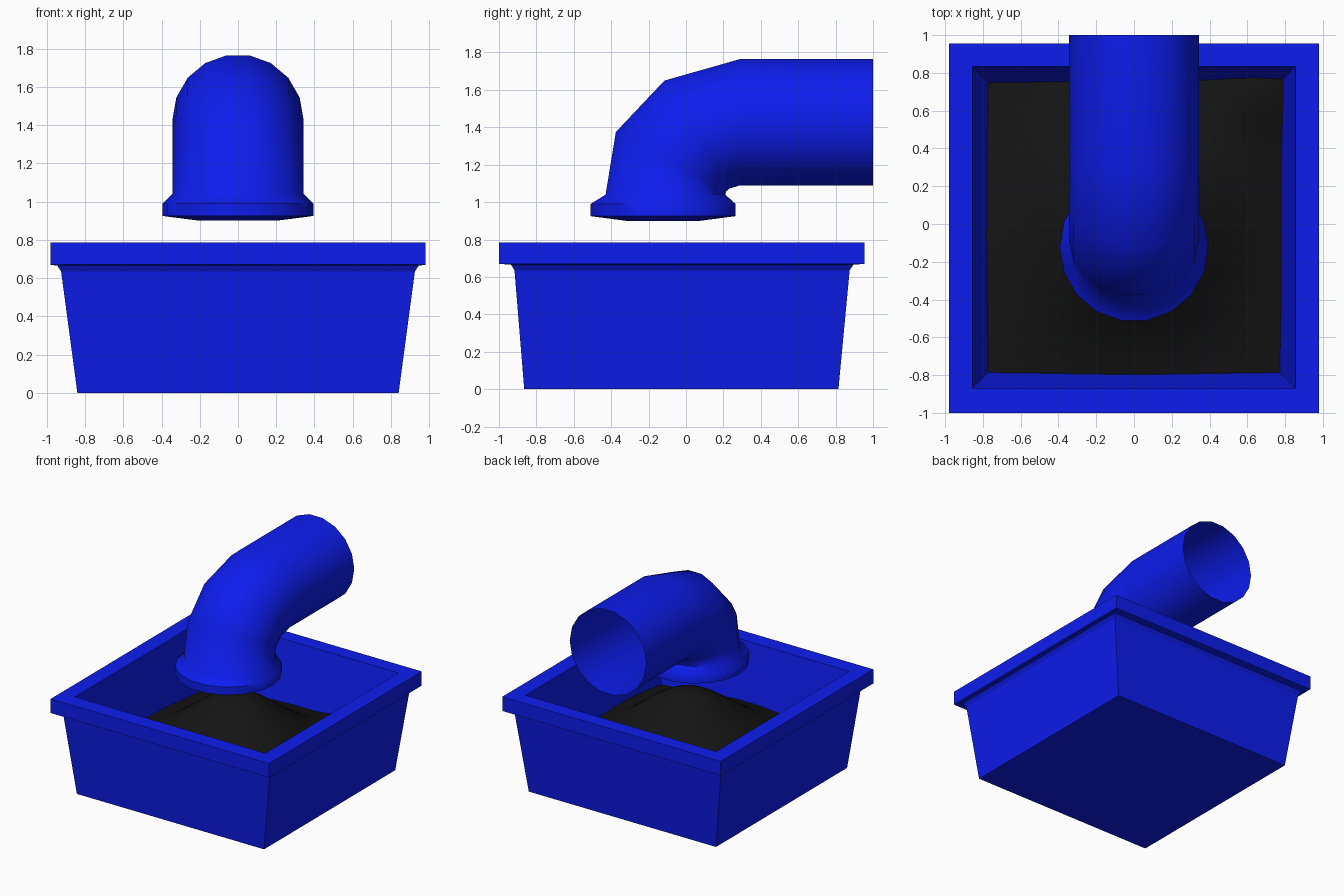
import bpy, bmesh
from math import sin, cos, radians, exp
from mathutils import Vector

if "Cube" in bpy.data.objects:
    bpy.data.objects.remove(bpy.data.objects["Cube"])


def material(name, color):
    m = bpy.data.materials.new(name)
    m.diffuse_color = (*color, 1)
    m.use_nodes = True
    m.node_tree.nodes["Principled BSDF"].inputs["Base Color"].default_value = m.diffuse_color
    return m


blue = material("blue_plastic", (0.004, 0.012, 0.85))
black = material("dark_soil", (0.007, 0.007, 0.007))


def finish(bm, name, mat, smooth=None):
    me = bpy.data.meshes.new(name)
    bmesh.ops.recalc_face_normals(bm, faces=bm.faces)
    bm.to_mesh(me)
    bm.free()
    me.materials.append(mat)
    if smooth:
        me.shade_smooth()
        me.set_sharp_from_angle(angle=radians(smooth))
    obj = bpy.data.objects.new(name, me)
    bpy.context.collection.objects.link(obj)
    return obj


def loft(rings, cap_start, cap_end):
    bm = bmesh.new()
    loops = [[bm.verts.new(p) for p in ring] for ring in rings]
    n = len(loops[0])
    for a, b in zip(loops, loops[1:]):
        for i in range(n):
            j = (i + 1) % n
            bm.faces.new((a[i], a[j], b[j], b[i]))
    if cap_start:
        bm.faces.new(loops[0])
    if cap_end:
        bm.faces.new(loops[-1])
    return bm


# Tapered square tub with overhanging rim: half width, front y, back y, z
tub = [(0.84, -0.865, 0.815, 0), (0.925, -0.917, 0.875, 0.635),
       (0.945, -0.935, 0.895, 0.665), (0.98, -1, 0.955, 0.67),
       (0.98, -1, 0.955, 0.785), (0.855, -0.87, 0.835, 0.785),
       (0.74, -0.755, 0.715, 0.08)]
rects = [[(-x, a, z), (x, a, z), (x, b, z), (-x, b, z)] for x, a, b, z in tub]
finish(loft(rects, True, True), "tub", blue)

# Mound of soil, its edges buried in the tub walls
bm = bmesh.new()
bmesh.ops.create_grid(bm, x_segments=28, y_segments=28, size=0.8)
for v in bm.verts:
    x, y = v.co.x, v.co.y - 0.02
    v.co.y = y
    z = 0.265 + 0.455 * exp(-(x * x + (y + 0.04) ** 2) / 0.3)
    z += 0.14 * exp(-((x - 0.65) ** 2 + (y - 0.75) ** 2) / 0.08)
    v.co.z = z + 0.012 * sin(5 * x + 1) * cos(6 * y)
finish(bm, "soil", black, 60)

# Spout: each section is outer (y, z), inner (y, z), half width in x
sections = [((1, 1.765), (1, 1.09), 0.343),
            ((0.29, 1.765), (0.29, 1.09), 0.343),
            ((-0.115, 1.65), (0.23, 1.072), 0.343),
            ((-0.375, 1.375), (0.215, 1.058), 0.343),
            ((-0.43, 1.04), (0.21, 1.04), 0.343),
            ((-0.51, 0.99), (0.265, 0.99), 0.394),
            ((-0.51, 0.925), (0.265, 0.925), 0.394),
            ((-0.32, 0.9), (0.075, 0.9), 0.2)]
rings = []
for outer, inner, width in sections:
    o, i = Vector((0, *outer)), Vector((0, *inner))
    mid, half = (o + i) / 2, (o - i) / 2 / cos(radians(10))
    angles = [radians(10 + 20 * k) for k in range(18)]
    rings.append([mid + half * cos(a) + Vector((width * sin(a), 0, 0)) for a in angles])
finish(loft(rings, False, True), "spout_pipe", blue, 50)
